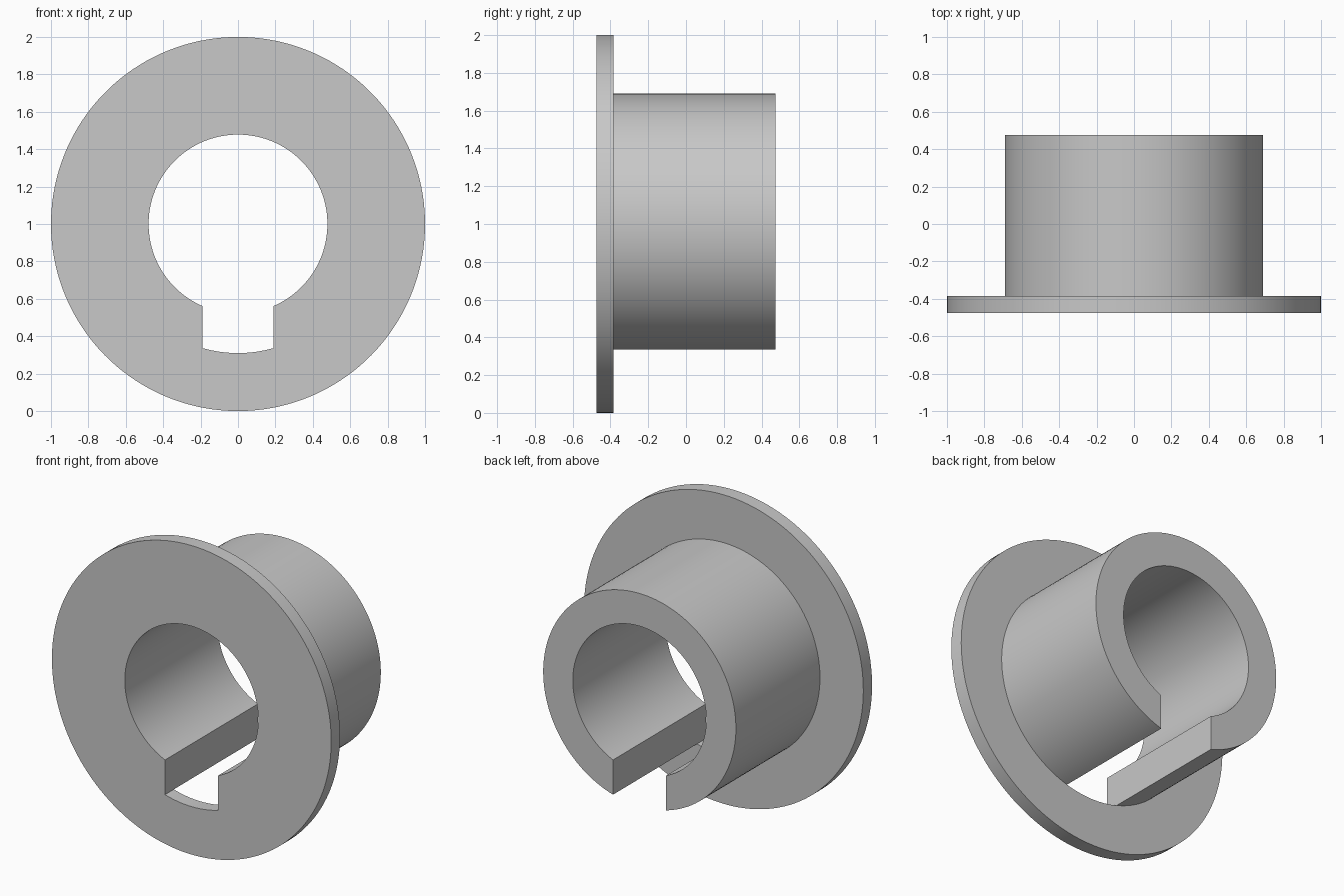
import bpy, bmesh
from math import sin, cos, asin, pi

if "Cube" in bpy.data.objects:
    bpy.data.objects.remove(bpy.data.objects["Cube"])

FLANGE_R, SLEEVE_R, BORE_R, SLOT = 1.0, 0.69, 0.478, 0.19
FRONT, SHOULDER, BACK = -0.475, -0.385, 0.475
slot_low, slot_high = asin(SLOT / SLEEVE_R), asin(SLOT / BORE_R)

grey = bpy.data.materials.new("plain_grey")
grey.use_nodes = True
grey.diffuse_color = (0.58, 0.58, 0.58, 1)
grey.node_tree.nodes["Principled BSDF"].inputs["Base Color"].default_value = grey.diffuse_color


def steps(a, b, n):
    return [a + (b - a) * i / n for i in range(n)]


def keyhole(t):
    """Radius of the keyed bore, with t measured from straight down."""
    t = min(t, 2 * pi - t)
    if t <= slot_low + 1e-6:
        return SLEEVE_R
    return SLOT / sin(t) if t < slot_high else BORE_R


# Angles around the ring, with exact breaks at the slot corners
half = steps(0, slot_low, 8) + steps(slot_low, slot_high, 4) + steps(slot_high, pi, 64)
angles = half + [pi] + [2 * pi - t for t in reversed(half)]

bm = bmesh.new()
cache = {}


def vert(t, r, y):
    co = (r * sin(t), y, 1 - r * cos(t))
    key = tuple(round(c, 5) for c in co)
    if key not in cache:
        cache[key] = bm.verts.new(co)
    return cache[key]


def strip(t0, t1, start, end):
    """Face between two (radius, y) corners over one angular step."""
    loop = [vert(t0, start[0](t0), start[1]), vert(t1, start[0](t1), start[1]),
            vert(t1, end[0](t1), end[1]), vert(t0, end[0](t0), end[1])]
    loop = list(dict.fromkeys(loop))
    if len(loop) > 2:
        bm.faces.new(loop)


def flange(t):
    return FLANGE_R


def sleeve(t):
    return SLEEVE_R


for t0, t1 in zip(angles, angles[1:]):
    # Flange: front, rim, back and bore
    section = [(keyhole, FRONT), (flange, FRONT), (flange, SHOULDER), (sleeve, SHOULDER)]
    middle = (t0 + t1) / 2
    if slot_low < middle < 2 * pi - slot_low:
        # Slotted sleeve: outside, end and bore
        section += [(sleeve, BACK), (keyhole, BACK), (keyhole, SHOULDER)]
    for start, end in zip(section, section[1:] + section[:1]):
        strip(t0, t1, start, end)

bmesh.ops.recalc_face_normals(bm, faces=bm.faces[:])
mesh = bpy.data.meshes.new("flanged_sleeve")
bm.to_mesh(mesh)
bm.free()
mesh.materials.append(grey)
part = bpy.data.objects.new("flanged_sleeve", mesh)
bpy.context.collection.objects.link(part)

# Smooth curved walls, sharp corners
bpy.ops.object.select_all(action="DESELECT")
part.select_set(True)
bpy.context.view_layer.objects.active = part
bpy.ops.object.shade_smooth_by_angle(angle=0.5)
